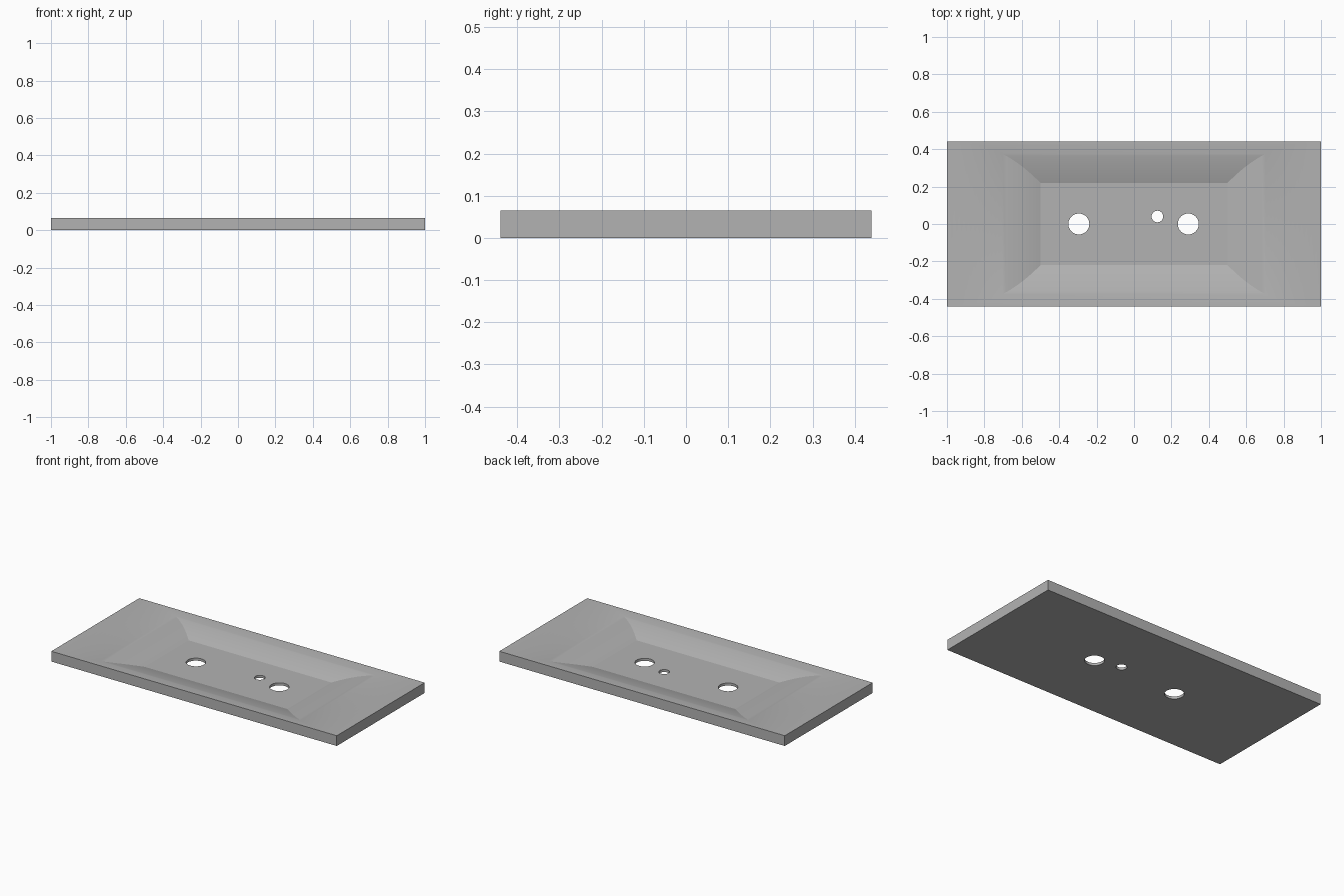
import bpy
import bmesh
from math import radians

old = bpy.data.objects.get("Cube")
if old:
    bpy.data.objects.remove(old, do_unlink=True)

grey = bpy.data.materials.new("plain grey")
grey.use_nodes = True
colour = (0.45, 0.45, 0.45, 1)
grey.diffuse_color = colour
grey.node_tree.nodes["Principled BSDF"].inputs["Base Color"].default_value = colour

HEIGHT, FLOOR, STEPS = 0.065, 0.016, 24


def bezier(t, a, b, c, d):
    s = 1 - t
    return a * s**3 + 3 * b * s * s * t + 3 * c * s * t * t + d * t**3


def ring(bm, x, y, z):
    return [bm.verts.new((sx * x, sy * y, z))
            for sx, sy in ((-1, -1), (1, -1), (1, 1), (-1, 1))]


# Tray: flat underside, upright rim, dished walls lofted down to a flat floor
bm = bmesh.new()
rings = [ring(bm, 1, 0.44, 0)]
for i in range(STEPS, -1, -1):
    t = i / STEPS
    rings.append(ring(bm,
                      bezier(t, 0.5, 0.645, 0.78, 1),
                      bezier(t, 0.22, 0.365, 0.44, 0.44),
                      bezier(t, FLOOR, HEIGHT, HEIGHT, HEIGHT)))
bm.faces.new(rings[0][::-1])
for low, high in zip(rings, rings[1:]):
    for k in range(4):
        n = (k + 1) % 4
        bm.faces.new((low[k], low[n], high[n], high[k]))
bm.faces.new(rings[-1])
bmesh.ops.recalc_face_normals(bm, faces=bm.faces)
mesh = bpy.data.meshes.new("basin_tray")
bm.to_mesh(mesh)
bm.free()
mesh.materials.append(grey)
tray = bpy.data.objects.new("basin_tray", mesh)
bpy.context.collection.objects.link(tray)

# Two drain holes and a smaller tap hole through the floor
for x, y, radius in ((-0.295, 0, 0.056), (0.29, 0, 0.056), (0.125, 0.04, 0.031)):
    bpy.ops.mesh.primitive_cylinder_add(vertices=48, radius=radius, depth=0.3,
                                        location=(x, y, 0))
    cutter = bpy.context.object
    cutter.name = "hole_cutter"
    cutter.hide_render = True
    cutter.data.materials.append(grey)
    cut = tray.modifiers.new("hole", "BOOLEAN")
    cut.operation = "DIFFERENCE"
    cut.solver = "EXACT"
    cut.object = cutter
    bpy.context.view_layer.objects.active = tray
    bpy.ops.object.modifier_apply(modifier=cut.name)
    bpy.data.objects.remove(cutter, do_unlink=True)

bpy.ops.object.select_all(action="DESELECT")
tray.select_set(True)
bpy.context.view_layer.objects.active = tray
bpy.ops.object.shade_smooth_by_angle(angle=radians(12))
